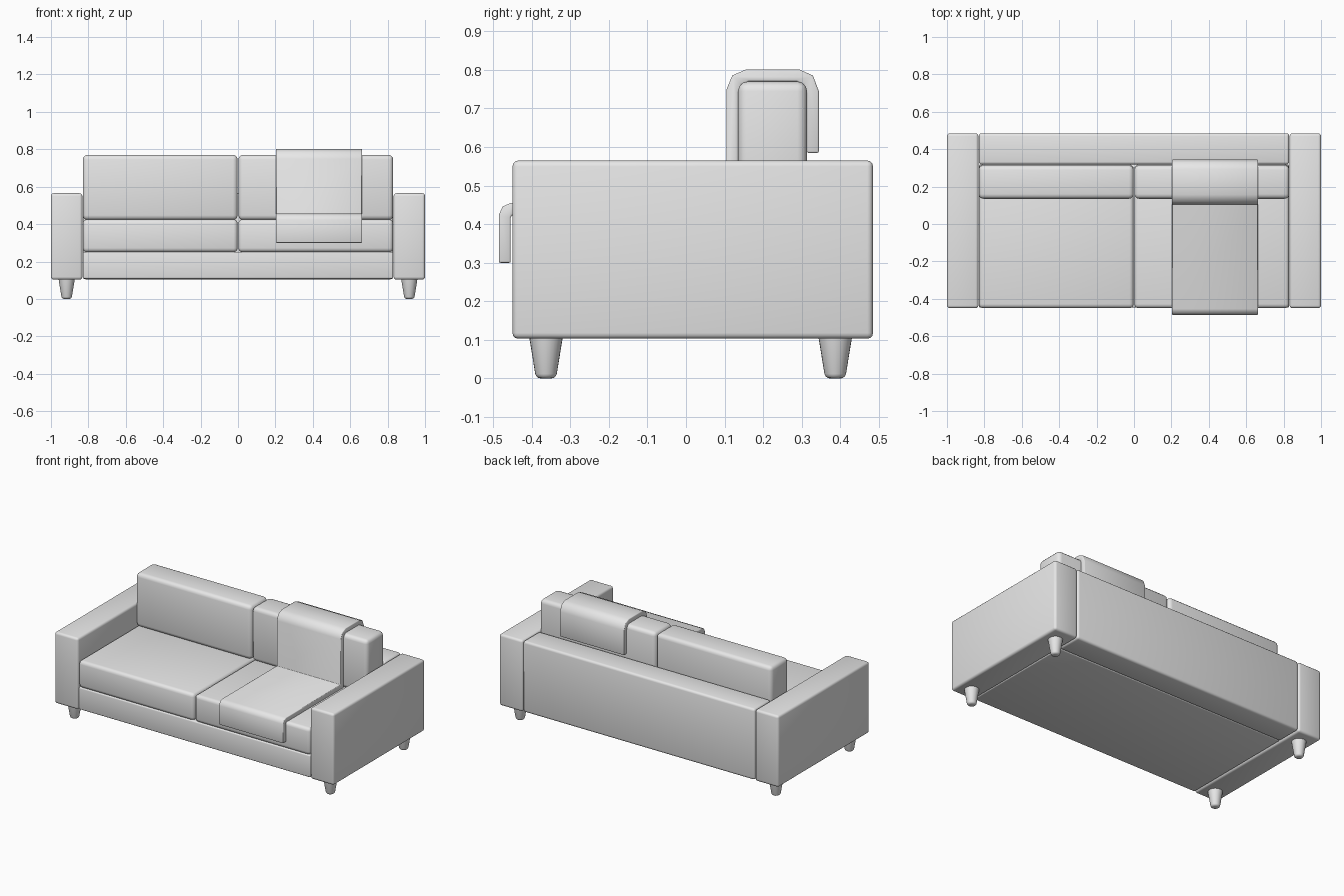
import bpy
import bmesh
from math import radians
from mathutils import Matrix, Vector

cube = bpy.data.objects.get("Cube")
if cube:
    bpy.data.objects.remove(cube, do_unlink=True)

grey = bpy.data.materials.new("light_grey")
grey.use_nodes = True
grey.diffuse_color = (0.8, 0.8, 0.8, 1)
grey.node_tree.nodes["Principled BSDF"].inputs["Base Color"].default_value = (0.8, 0.8, 0.8, 1)


def bevel_sharp(bm, width, segments):
    bm.normal_update()
    edges = [e for e in bm.edges if e.calc_face_angle(0) > radians(60)]
    bmesh.ops.bevel(bm, geom=edges, offset=width, segments=segments,
                    profile=0.5, affect='EDGES', clamp_overlap=True)


def finish(name, bm):
    bmesh.ops.recalc_face_normals(bm, faces=bm.faces)
    mesh = bpy.data.meshes.new(name)
    bm.to_mesh(mesh)
    bm.free()
    mesh.materials.append(grey)
    obj = bpy.data.objects.new(name, mesh)
    bpy.context.collection.objects.link(obj)
    bpy.ops.object.select_all(action='DESELECT')
    obj.select_set(True)
    bpy.context.view_layer.objects.active = obj
    bpy.ops.object.shade_smooth_by_angle(angle=radians(50))
    return obj


def box(name, low, high, width):
    low, high = Vector(low), Vector(high)
    bm = bmesh.new()
    bmesh.ops.create_cube(bm, size=1)
    bmesh.ops.scale(bm, vec=high - low, verts=bm.verts)
    bmesh.ops.translate(bm, vec=(low + high) / 2, verts=bm.verts)
    bevel_sharp(bm, width, 3)
    return finish(name, bm)


def leg(name, x, y):
    bm = bmesh.new()
    bmesh.ops.create_cone(bm, cap_ends=True, segments=24, radius1=0.026, radius2=0.044,
                          depth=0.11, matrix=Matrix.Translation((x, y, 0.055)))
    bm.normal_update()
    rim = [e for e in bm.edges if all(v.co.z < 0.01 for v in e.verts)]
    bmesh.ops.bevel(bm, geom=rim, offset=0.012, segments=3, profile=0.5, affect='EDGES')
    return finish(name, bm)


def offset_path(path, distance):
    """Shift a (y, z) path sideways, mitring its corners."""
    result = []
    for i, p in enumerate(path):
        normals = []
        for a, b in ((i - 1, i), (i, i + 1)):
            if a >= 0 and b < len(path):
                d = (path[b] - path[a]).normalized()
                normals.append(Vector((-d.y, d.x)))
        n = sum(normals, Vector((0, 0))).normalized()
        result.append(p + n * distance / n.dot(normals[0]))
    return result


# Frame
box("base", (-0.83, -0.447, 0.108), (0.83, 0.318, 0.252), 0.008)
box("back_panel", (-0.83, 0.318, 0.105), (0.83, 0.485, 0.565), 0.015)

# Arms, legs and cushions on each side
for side, s in (("right", -1), ("left", 1)):
    x0, x1 = sorted((s * 0.832, s * 1.0))
    box(side + "_arm", (x0, -0.45, 0.103), (x1, 0.485, 0.565), 0.015)
    x0, x1 = sorted((s * 0.002, s * 0.83))
    box(side + "_seat_cushion", (x0, -0.45, 0.25), (x1, 0.318, 0.425), 0.022)
    box(side + "_back_cushion", (x0, 0.135, 0.422), (x1, 0.314, 0.77), 0.025)
    for end, y in (("front", -0.363), ("rear", 0.387)):
        leg(f"{end}_{side}_leg", s * 0.916, y)

# Throw blanket draped over the left seat and back cushions
drape = [Vector(p) for p in (
    (-0.47, 0.30), (-0.47, 0.42), (-0.464, 0.434), (-0.45, 0.44),
    (0.12, 0.44), (0.12, 0.745), (0.132, 0.774), (0.16, 0.786),
    (0.29, 0.786), (0.317, 0.774), (0.329, 0.742), (0.329, 0.585))]
outline = offset_path(drape, 0.0155) + offset_path(drape, -0.0155)[::-1]
bm = bmesh.new()
face = bm.faces.new([bm.verts.new((0.203, p.x, p.y)) for p in outline])
extruded = bmesh.ops.extrude_face_region(bm, geom=[face])
bmesh.ops.translate(bm, vec=(0.46, 0, 0),
                    verts=[v for v in extruded["geom"] if isinstance(v, bmesh.types.BMVert)])
bmesh.ops.recalc_face_normals(bm, faces=bm.faces)
bevel_sharp(bm, 0.004, 2)
finish("throw_blanket", bm)
